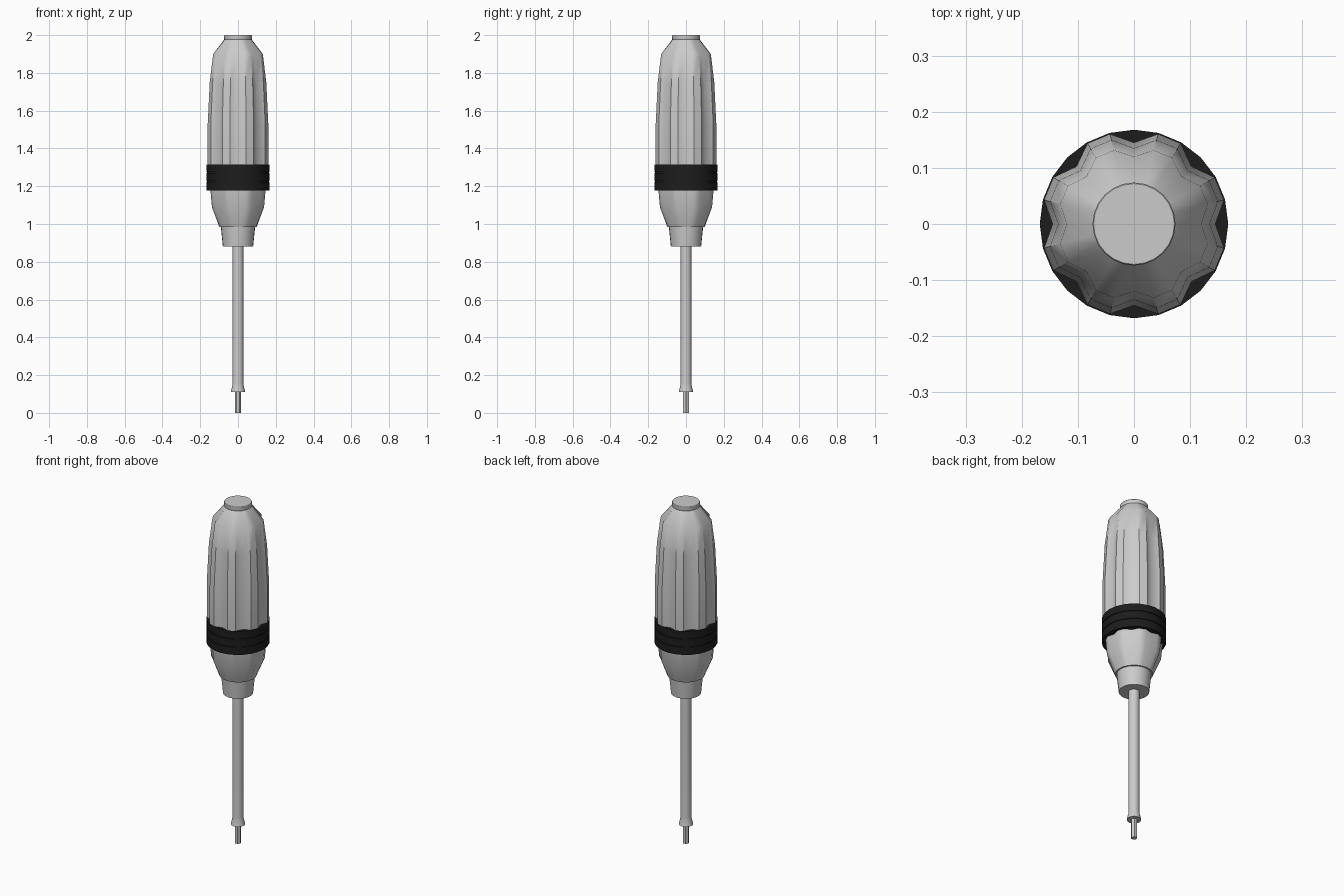
import bpy, bmesh, math

if "Cube" in bpy.data.objects:
    bpy.data.objects.remove(bpy.data.objects["Cube"])


def lathe(name, profile, sides=24, angle=30, mat=None):
    """Spin (z, radius[, flute radius]) rings; every third vertex is the flute."""
    bm = bmesh.new()
    rings = []
    for z, r, *flute in profile:
        ring = []
        for i in range(sides):
            a = 2 * math.pi * i / sides
            rad = flute[0] if flute and i % 3 == 0 else r
            ring.append(bm.verts.new((rad * math.cos(a), rad * math.sin(a), z)))
        rings.append(ring)
    for lo, hi in zip(rings, rings[1:]):
        for i in range(sides):
            j = (i + 1) % sides
            bm.faces.new((lo[i], lo[j], hi[j], hi[i]))
    bm.faces.new(rings[0][::-1])
    bm.faces.new(rings[-1])
    mesh = bpy.data.meshes.new(name)
    bm.to_mesh(mesh)
    bm.free()
    obj = bpy.data.objects.new(name, mesh)
    bpy.context.collection.objects.link(obj)
    if mat:
        mesh.materials.append(mat)
    bpy.ops.object.select_all(action='DESELECT')
    obj.select_set(True)
    bpy.context.view_layer.objects.active = obj
    bpy.ops.object.shade_smooth_by_angle(angle=math.radians(angle))
    return obj


rubber = bpy.data.materials.new("black_rubber")
rubber.diffuse_color = (0.012, 0.012, 0.012, 1)
rubber.use_nodes = True
rubber.node_tree.nodes["Principled BSDF"].inputs["Base Color"].default_value = rubber.diffuse_color

# Fluted handle: eight grooves fading out at both ends
lathe("handle", [
    (0.985, 0.099, 0.099), (1.09, 0.143, 0.128), (1.18, 0.151, 0.135),
    (1.25, 0.160, 0.141), (1.32, 0.166, 0.145), (1.53, 0.166, 0.145),
    (1.75, 0.155, 0.135), (1.90, 0.136, 0.120), (1.98, 0.070, 0.070)], angle=40)

# End cap
lathe("end_cap", [(1.975, 0.072), (1.982, 0.074), (1.997, 0.074), (2.0, 0.072)])

# Rubber grip band with two thin grooves
band = []
for z0, z1 in ((1.178, 1.223), (1.228, 1.270), (1.275, 1.316)):
    if band:
        band.append((z0, 0.163))
    band += [(z0, 0.168), (z1, 0.168)]
    if z1 < 1.3:
        band.append((z1, 0.163))
lathe("grip_band", band, mat=rubber)

# Collar below the handle
lathe("collar", [(0.88, 0.080), (0.986, 0.091)])

# Shaft with flared socket end
lathe("shaft", [(0.11, 0.038), (0.145, 0.030), (0.16, 0.029), (0.89, 0.029)])

# Hexagonal bit
lathe("hex_bit", [(0.0, 0.017), (0.12, 0.017)], sides=6)
